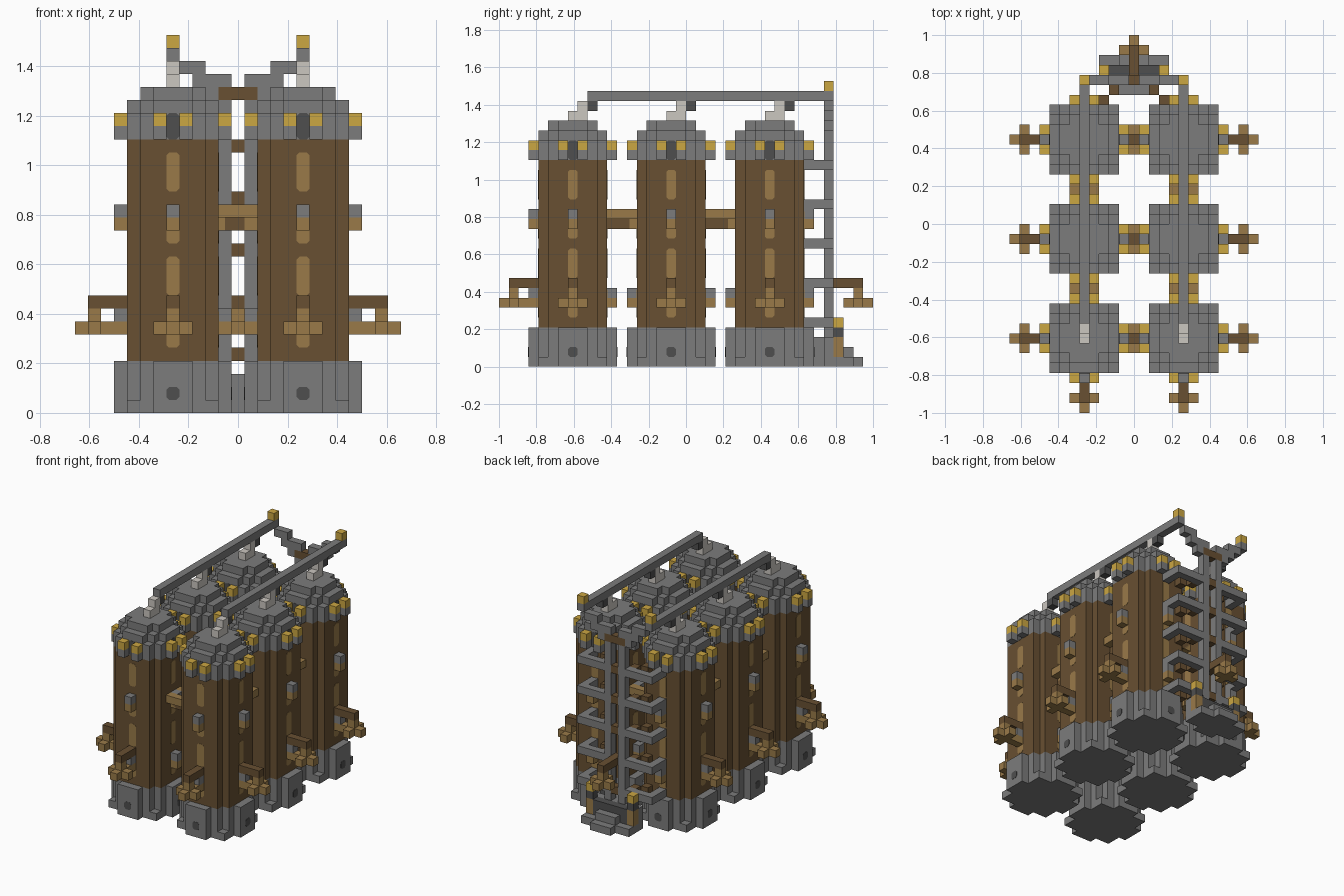
import bpy, bmesh
from mathutils import Matrix, Vector

U = 2 / 38  # one block
if "Cube" in bpy.data.objects:
    bpy.data.objects.remove(bpy.data.objects["Cube"])


def material(name, r, g, b):
    m = bpy.data.materials.new(name)
    m.use_nodes = True
    m.diffuse_color = (r, g, b, 1)
    m.node_tree.nodes["Principled BSDF"].inputs["Base Color"].default_value = (r, g, b, 1)
    return m


STONE = material("stone grey", .2, .2, .2)
DARK = material("dark grey", .078, .078, .078)
PALE = material("pale grey", .6, .57, .53)
WOOD = material("dark wood", .138, .08, .032)
TAN = material("light wood", .32, .195, .066)
GOLD = material("gold", .6, .385, .055)


def box(bm, x0, x1, y0, y1, z0, z1):
    size = Matrix.Diagonal((x1 - x0, y1 - y0, z1 - z0, 1))
    mid = Matrix.Translation(((x0 + x1) / 2, (y0 + y1) / 2, (z0 + z1) / 2))
    bmesh.ops.create_cube(bm, size=1, matrix=mid @ size)


def cell(bm, x, y, z):
    """A block centred on x, y, standing on z."""
    box(bm, x - .5, x + .5, y - .5, y + .5, z, z + 1)


def prism(bm, corners, z0, z1):
    """A stepped round layer: outer corner cells of one quadrant, repeated four times."""
    quarter = []
    for i, (x, y) in enumerate(corners):
        if i:
            quarter.append((corners[i - 1][0] + .5, y + .5))
        quarter.append((x + .5, y + .5))
    loop = []
    for _ in range(4):
        loop += quarter
        quarter = [(y, -x) for x, y in quarter]
    face = bm.faces.new([bm.verts.new((x, y, z0)) for x, y in reversed(loop)])
    new = bmesh.ops.extrude_face_region(bm, geom=[face], use_keep_orig=True)["geom"]
    bmesh.ops.translate(bm, vec=(0, 0, z1 - z0),
                        verts=[v for v in new if isinstance(v, bmesh.types.BMVert)])


def plate(bm, dist, z0, z1, half=.5, cut=.22):
    """A thin plate with cut corners on the front side."""
    t = .03
    pts = [(-half + cut, z0), (half - cut, z0), (half, z0 + cut), (half, z1 - cut),
           (half - cut, z1), (-half + cut, z1), (-half, z1 - cut), (-half, z0 + cut)]
    face = bm.faces.new([bm.verts.new((x, -dist - t, z)) for x, z in pts])
    new = bmesh.ops.extrude_face_region(bm, geom=[face], use_keep_orig=True)["geom"]
    bmesh.ops.translate(bm, vec=(0, t, 0),
                        verts=[v for v in new if isinstance(v, bmesh.types.BMVert)])


def four(bm):
    """Repeat everything on all four sides."""
    bmesh.ops.spin(bm, geom=bm.verts[:] + bm.edges[:] + bm.faces[:], cent=(0, 0, 0),
                   axis=(0, 0, 1), angle=4.71238898, steps=3, use_duplicate=True)


def part(name, mat, build, places=((0, 0, 0),)):
    """Build one mesh and set it at each place (x, y, turn in degrees)."""
    bm = bmesh.new()
    build(bm)
    bmesh.ops.recalc_face_normals(bm, faces=bm.faces[:])
    bmesh.ops.scale(bm, vec=Vector((U, U, U)), verts=bm.verts[:])
    mesh = bpy.data.meshes.new(name)
    bm.to_mesh(mesh)
    bm.free()
    mesh.materials.append(mat)
    for x, y, turn in places:
        ob = bpy.data.objects.new(name, mesh)
        ob.location = (x * U, y * U, 0)
        ob.rotation_euler.z = turn * 3.14159265 / 180
        bpy.context.collection.objects.link(ob)


XS, YS = (-5, 5), (-11.5, -1.5, 8.5)
TOWERS = [(x, y, 0) for x in XS for y in YS]
DRUM = [(2, 3), (3, 2)]


# Tower base, body and domed roof
def base(bm):
    prism(bm, [(1, 4), (3, 3), (4, 1)], 0, 1)
    prism(bm, [(1, 4), (2, 3), (3, 2), (4, 1)], 1, 4)


def roof(bm):
    prism(bm, DRUM, 21, 23)
    prism(bm, [(1, 3), (2, 2), (3, 1)], 23, 24)
    prism(bm, [(1, 2), (2, 1)], 24, 25)


part("tower_base", STONE, base, TOWERS)
part("tower_body", WOOD, lambda bm: prism(bm, DRUM, 4, 21), TOWERS)
part("tower_roof", STONE, roof, TOWERS)


# Details repeated on the four sides of each tower
def windows(bm):
    for z in range(5, 18, 4):
        plate(bm, 3.5, z, z + 3)
    four(bm)


def openings(bm):
    plate(bm, 4.5, 1, 2)
    plate(bm, 3.5, 21, 23)
    four(bm)


def side_cells(cells):
    def build(bm):
        for x, z in cells:
            cell(bm, x, -4, z)
        four(bm)
    return build


part("window", TAN, windows, TOWERS)
part("dark_opening", DARK, openings, TOWERS)
part("roof_corbel", STONE, side_cells([(-1, 21), (1, 21)]), TOWERS)
part("roof_ornament", GOLD, side_cells([(-1, 22), (1, 22)]), TOWERS)
part("bracket_foot", TAN, side_cells([(0, 6), (0, 14)]), TOWERS)
part("bracket_head", STONE, side_cells([(0, 7), (0, 15)]), TOWERS)


# Hanging arms on the outer sides, the front and the back
def hanger(bm):
    cell(bm, 0, -6, 7)
    box(bm, -1.5, 1.5, -6.5, -5.5, 6, 7)
    for y in (-7, -5):
        cell(bm, 0, y, 6)


ARMS = [(x, y, 90 if x > 0 else -90) for x in XS for y in YS]
ARMS += [(x, YS[0], 0) for x in XS] + [(0, 11.5, 180)]
part("arm_beam", WOOD, lambda bm: box(bm, -.5, .5, -6.5, -3.5, 8, 9), ARMS)
part("arm_hanger", TAN, hanger, ARMS)


# Bridges joining neighbouring towers
def rails(bm):
    for y in (-1, 1):
        box(bm, -1.5, 1.5, y - .5, y + .5, 15, 16)


BRIDGES = [(0, y, 0) for y in YS] + [(x, y, 90) for x in XS for y in (-6.5, 3.5)]
part("bridge_floor", WOOD, lambda bm: box(bm, -1.5, 1.5, -.5, .5, 14, 15), BRIDGES)
part("bridge_rail", TAN, rails, BRIDGES)


# Roof pipes and their supports
def pipe_support(bm):
    box(bm, -.5, .5, -.5, 1.5, 25, 26)
    cell(bm, 0, 1, 26)


part("pipe_support", PALE, pipe_support, TOWERS)
part("pipe_joint", DARK, lambda bm: cell(bm, 0, 2, 26), TOWERS)
ENDS = [(x, 0, 0) for x in XS]
part("roof_pipe", STONE, lambda bm: box(bm, -.5, .5, -10, 15, 27, 28), ENDS)
part("pipe_finial", GOLD, lambda bm: cell(bm, 0, 14.5, 28), ENDS)


# Rear ladder tower, mirrored left and right
def mirrored(*boxes):
    def build(bm):
        for x0, x1, *rest in boxes:
            box(bm, x0, x1, *rest)
            box(bm, -x1, -x0, *rest)
    return build


LEVELS = range(4, 21, 4)


def struts(bm):
    for z in LEVELS:
        for s in (-1, 1):
            for x in (2, 3, 4, 5):
                cell(bm, s * x, 14.5, z)
            for y in (12.5, 13.5):
                cell(bm, s * 5, y, z)


def braces(bm):
    for z in LEVELS:
        for s in (-1, 1):
            cell(bm, s * 2, 13.5, z)
            cell(bm, s * 3, 12.5, z)


def rungs(bm):
    for z in LEVELS:
        cell(bm, 0, 14.5, z)
    box(bm, -1.5, 1.5, 14, 15, 24, 25)


part("rear_post", STONE, mirrored((.5, 1.5, 14, 15, 3, 24)))
part("rear_strut", STONE, struts)
part("rear_brace", WOOD, braces)
part("rear_rung", WOOD, rungs)
part("pipe_step", STONE, mirrored((2.5, 4.5, 14, 15, 26, 27), (.5, 3.5, 14, 15, 25, 26),
                                  (1.5, 2.5, 14, 15, 24, 25)))


# Stepped plinth behind the towers
def plinth(bm):
    box(bm, -1.5, 1.5, 13, 15, 0, 3)
    box(bm, -3.5, 3.5, 15, 17, 0, 1)
    box(bm, -1.5, 1.5, 16, 17, 1, 2)
    box(bm, -1.5, 1.5, 17, 18, 0, 1)


part("rear_plinth", STONE, plinth)
part("plinth_core", DARK, lambda bm: box(bm, -2.5, 2.5, 15, 16, 1, 3))
part("plinth_foot", STONE, mirrored((1.5, 3.5, 14, 15, 0, 3)))
part("plinth_post", TAN, mirrored((2.5, 3.5, 15, 16, 1, 3)))
part("lamp_base", DARK, mirrored((2.5, 3.5, 15, 16, 3, 4)))
part("plinth_lamp", GOLD, mirrored((2.5, 3.5, 15, 16, 4, 5)))
